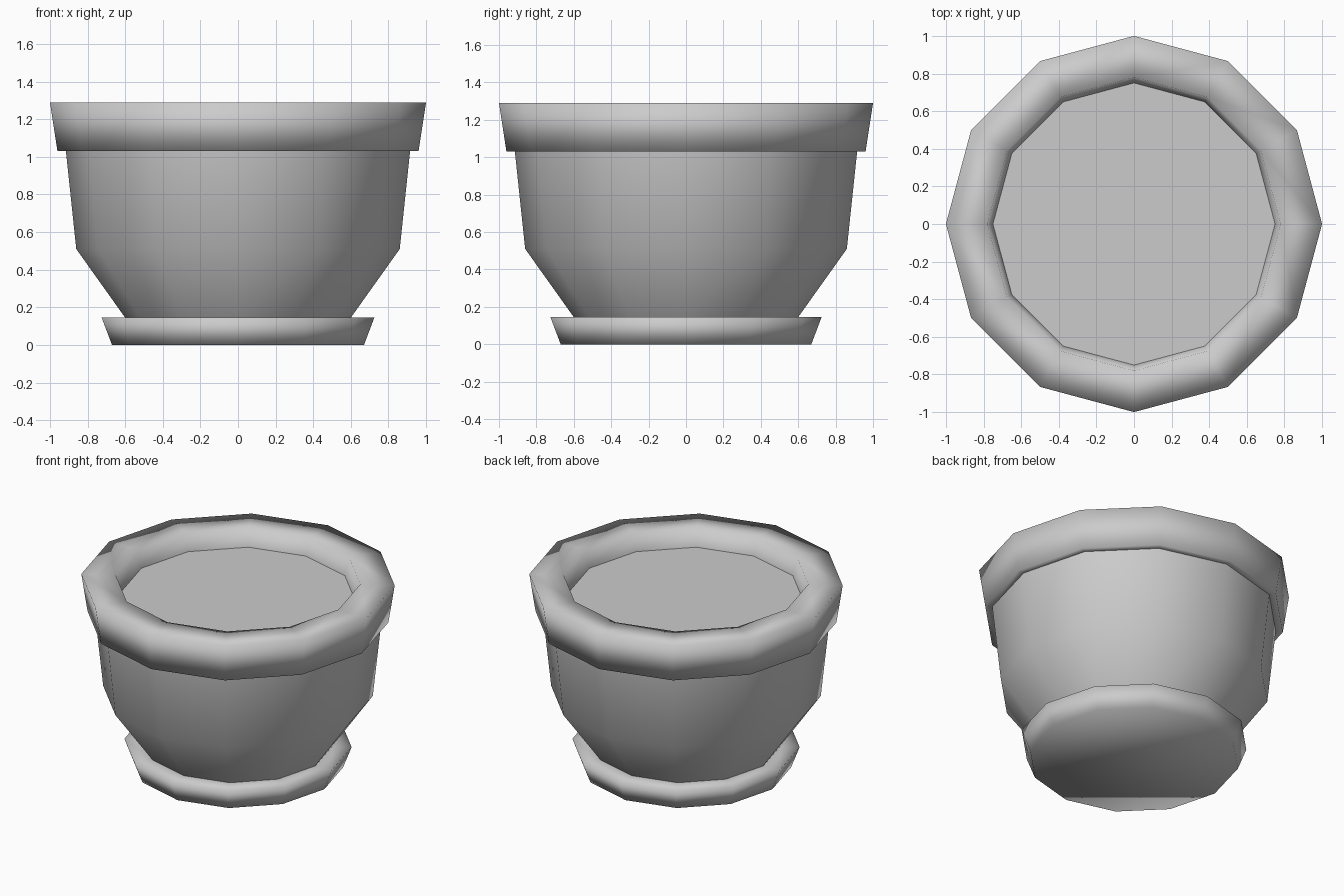
import bpy, bmesh, math

if "Cube" in bpy.data.objects:
    bpy.data.objects.remove(bpy.data.objects["Cube"])

SIDES = 12


def lathe(name, profile, cap_start=False, cap_end=False, smooth=True):
    """Spin a list of (radius, height) points into a 12-sided shell."""
    bm = bmesh.new()
    rings = []
    for r, z in profile:
        rings.append([bm.verts.new((r * math.cos(2 * math.pi * i / SIDES),
                                    r * math.sin(2 * math.pi * i / SIDES), z))
                      for i in range(SIDES)])
    for a, b in zip(rings, rings[1:]):
        for i in range(SIDES):
            j = (i + 1) % SIDES
            bm.faces.new((a[i], a[j], b[j], b[i]))
    if cap_start:
        bm.faces.new(rings[0][::-1])
    if cap_end:
        bm.faces.new(rings[-1])
    for f in bm.faces:
        f.smooth = smooth
    mesh = bpy.data.meshes.new(name)
    bm.to_mesh(mesh)
    bm.free()
    obj = bpy.data.objects.new(name, mesh)
    bpy.context.collection.objects.link(obj)
    return obj


# Saucer: solid plate with a flared edge
lathe("saucer", [(0.67, 0), (0.725, 0.145), (0.60, 0.145)], cap_start=True)

# Pot body: tapered foot, then steep wall up to the rim
lathe("pot_body", [(0.60, 0.145), (0.86, 0.51), (0.915, 1.03)])

# Rim: overhanging collar, rounded by shading, with inner wall down to the soil
lathe("pot_rim", [(0.915, 1.03), (0.96, 1.03), (1.0, 1.29),
                  (0.78, 1.29), (0.75, 1.17)])

# Soil: flat disc inside the rim
lathe("soil", [(0.75, 1.17)], cap_end=True, smooth=False)
